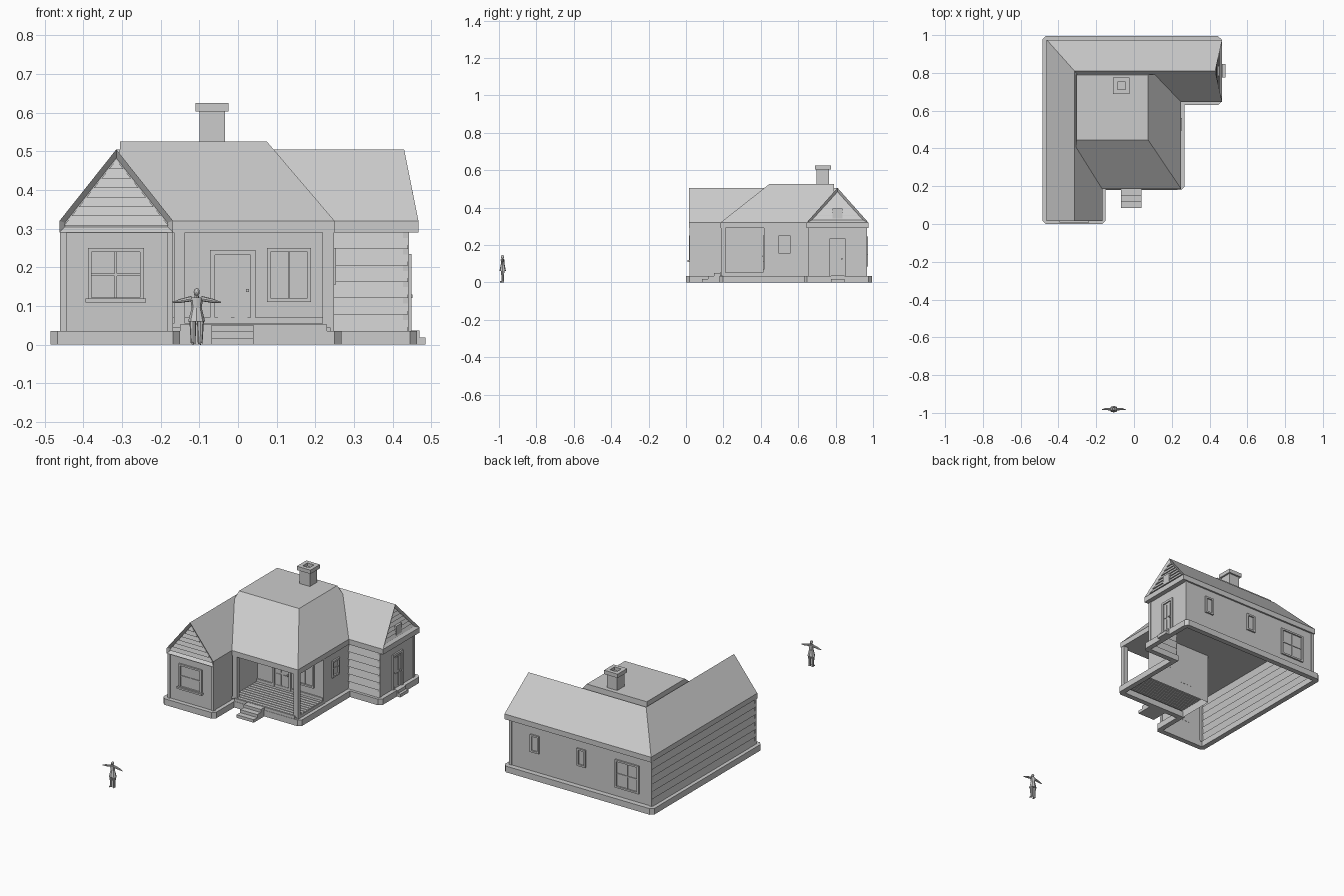
import bpy, bmesh, math
from mathutils import Matrix, Vector

if "Cube" in bpy.data.objects:
    bpy.data.objects.remove(bpy.data.objects["Cube"])


def finish(name, bm):
    bmesh.ops.recalc_face_normals(bm, faces=bm.faces)
    me = bpy.data.meshes.new(name)
    bm.to_mesh(me)
    bm.free()
    ob = bpy.data.objects.new(name, me)
    bpy.context.collection.objects.link(ob)
    return ob


def boxes(name, items, at=(0, 0, 0), deg=0):
    """Boxes given as x0,x1,y0,y1,z0,z1; local -y is the outside of a wall."""
    M = Matrix.Translation(at) @ Matrix.Rotation(math.radians(deg), 4, 'Z')
    bm = bmesh.new()
    for x0, x1, y0, y1, z0, z1 in items:
        c = Vector((x0 + x1, y0 + y1, z0 + z1)) / 2
        bmesh.ops.create_cube(bm, size=1, matrix=M @ Matrix.Translation(c)
                              @ Matrix.Diagonal((x1 - x0, y1 - y0, z1 - z0, 1)))
    return finish(name, bm)


def siding(name, rows, out):
    """Overlapping boards; each row is bottom a,b and top a,b."""
    bm = bmesh.new()
    out = Vector(out)
    for row in rows:
        a, b, c, d = [Vector(p) for p in row]
        v = [bm.verts.new(p) for p in (a, b, b + out, a + out, d, c)]
        for f in ((0, 1, 2, 3), (3, 2, 4, 5)):
            bm.faces.new([v[i] for i in f])
    return finish(name, bm)


def hull(points):
    bm = bmesh.new()
    for p in points:
        bm.verts.new(p)
    bmesh.ops.convex_hull(bm, input=bm.verts)
    bmesh.ops.dissolve_limit(bm, angle_limit=0.01, verts=bm.verts, edges=bm.edges)
    bmesh.ops.recalc_face_normals(bm, faces=bm.faces)
    bm.normal_update()
    return bm


def base(x0, x1, y0, y1):
    return [(x, y, z) for x in (x0, x1) for y in (y0, y1) for z in (0.29, 0.32)]


def recess(bm, direction):
    """Sink the gable face behind its rake boards."""
    d = Vector(direction)
    f = max((f for f in bm.faces if f.calc_center_median().z > 0.33), key=lambda f: f.normal.dot(d))
    bmesh.ops.inset_region(bm, faces=[f], thickness=0.014, use_even_offset=True)
    bmesh.ops.translate(bm, verts=f.verts, vec=-d * 0.014)


# Roof: two gabled wings and the flat-topped middle
bm = hull(base(-0.462, -0.168, 0.015, 0.975) + [(-0.315, 0.015, 0.505), (-0.315, 0.81, 0.505)])
recess(bm, (0, -1, 0))
finish("left_wing_roof", bm)
bm = hull(base(-0.462, 0.467, 0.645, 0.975) + [(-0.315, 0.81, 0.505), (0.43, 0.81, 0.505)])
recess(bm, (1, 0, 0))
finish("right_wing_roof", bm)
finish("middle_roof", hull(base(-0.315, 0.25, 0.185, 0.80) + [
    (x, y, 0.525) for x in (-0.305, 0.075) for y in (0.445, 0.79)]))

# Gable siding
rows_a, rows_b = [], []
N = 7
for i in range(N):
    t0, t1 = i / N, (i + 1) / N
    w0, w1 = 1 - t0, 1 - t1
    z0, z1 = 0.308 + 0.17 * t0, 0.308 + 0.17 * t1
    rows_a.append([(-0.315 + s * 0.135 * w, 0.028, z) for w, z in ((w0, z0), (w1, z1)) for s in (-1, 1)])
    z0, z1 = 0.335 + 0.148 * t0, 0.335 + 0.148 * t1
    rows_b.append([(0.45 - 0.03 * t, 0.81 + s * 0.135 * w, z)
                   for t, w, z in ((t0, w0, z0), (t1, w1, z1)) for s in (-1, 1)])
siding("front_gable_siding", rows_a, (0, -0.007, 0))
siding("right_gable_siding", rows_b, (0.007, 0, 0))
boxes("gable_vent", [(-0.026, 0.026, -0.018, 0.01, 0.338, 0.395)], (0.435, 0.81, 0), 90)

# Chimney with open cap
cx, cy = -0.067, 0.732
boxes("chimney", [(cx - 0.033, cx + 0.033, cy - 0.033, cy + 0.033, 0.5, 0.607)])
boxes("chimney_cap", [
    (cx - 0.043, cx - 0.021, cy - 0.043, cy + 0.043, 0.603, 0.625),
    (cx + 0.021, cx + 0.043, cy - 0.043, cy + 0.043, 0.603, 0.625),
    (cx - 0.021, cx + 0.021, cy - 0.043, cy - 0.021, 0.603, 0.625),
    (cx - 0.021, cx + 0.021, cy + 0.021, cy + 0.043, 0.603, 0.625)])

# Walls: plain sheets, with board siding on two sides
P = [(-0.455, 0.025), (-0.172, 0.025), (-0.172, 0.42), (0.245, 0.42),
     (0.245, 0.655), (0.44, 0.655), (0.44, 0.965), (-0.455, 0.965)]
bm = bmesh.new()
for i in (0, 1, 2, 3, 5, 6):
    a, b = P[i], P[i + 1]
    bm.faces.new([bm.verts.new(p) for p in ((*a, 0), (*b, 0), (*b, 0.29), (*a, 0.29))])
finish("walls", bm)
levels = [0.035 + 0.0425 * i for i in range(7)]
for name, a, b, out in (("left_siding", P[7], P[0], (-0.009, 0, 0)),
                        ("right_wing_siding", P[4], P[5], (0, -0.009, 0))):
    siding(name, [[(*a, z), (*b, z), (*a, z + 0.0425), (*b, z + 0.0425)] for z in levels[:6]], out)

# Corner boards
boxes("corner_boards", [(x - 0.008, x + 0.008, y - 0.008, y + 0.008, 0.03, 0.29)
                        for x, y in ((-0.452, 0.027), (-0.176, 0.027), (0.24, 0.425),
                                     (0.435, 0.66), (0.435, 0.96), (-0.452, 0.96))])

# Foundation ring with clipped outer corners
outer = [(-0.485, 0), (-0.15, 0), (-0.15, 0.18), (0.268, 0.18),
         (0.268, 0.63), (0.463, 0.63), (0.463, 0.995), (-0.485, 0.995)]
inner = [(-0.455, 0.03), (-0.18, 0.03), (-0.18, 0.21), (0.24, 0.21),
         (0.24, 0.66), (0.435, 0.66), (0.435, 0.965), (-0.455, 0.965)]
bm = bmesh.new()
loops = [[bm.verts.new((*p, z)) for p in ring]
         for ring, z in ((outer, 0), (outer, 0.035), (inner, 0.035), (inner, 0))]
for k in range(4):
    A, B = loops[k], loops[(k + 1) % 4]
    for i in range(8):
        j = (i + 1) % 8
        bm.faces.new((A[i], A[j], B[j], B[i]))
bm.normal_update()
clip = [bm.edges.get((loops[0][i], loops[1][i])) for i in (0, 1, 3, 5, 6, 7)]
bmesh.ops.bevel(bm, geom=clip, offset=0.018, segments=1, affect='EDGES')
finish("foundation", bm)

# Porch
boxes("porch_deck", [(-0.172, 0.245, 0.188 + i * 0.0233, 0.206 + i * 0.0233, 0.044, 0.054) for i in range(10)])
boxes("porch_skirt", [(-0.15, -0.068, 0.182, 0.192, 0, 0.052), (0.04, 0.23, 0.182, 0.192, 0, 0.052),
                      (-0.068, 0.04, 0.182, 0.192, 0, 0.052), (0.238, 0.248, 0.19, 0.42, 0, 0.052)])
boxes("porch_posts", [(-0.166, -0.137, 0.187, 0.21, 0.05, 0.29), (0.219, 0.248, 0.187, 0.21, 0.05, 0.29)])
boxes("porch_wall_base", [(-0.172, 0.245, 0.413, 0.42, 0.05, 0.07)])
boxes("porch_steps", [(-0.068, 0.04, 0.085 + i * 0.032, 0.185, i * 0.017, (i + 1) * 0.017) for i in range(3)])
boxes("side_step", [(0.44, 0.485, 0.775, 0.848, 0, 0.018), (0.44, 0.47, 0.775, 0.848, 0.018, 0.036)])


def frame(w, z0, z1, t, d, bottom=True):
    h = w / 2
    bars = [(-h, -h + t, -d, 0, z0, z1), (h - t, h, -d, 0, z0, z1), (-h + t, h - t, -d, 0, z1 - t, z1)]
    return bars + ([(-h + t, h - t, -d, 0, z0, z0 + t)] if bottom else [])


def window(name, at, deg, w, z0, z1, cols=1, rows=1, sill=False):
    t = 0.010
    b = frame(w, z0, z1, t, 0.009)
    b += [(sx - 0.003, sx + 0.003, -0.005, 0, z0 + t, z1 - t)
          for sx in [w * (i / cols - 0.5) for i in range(1, cols)]]
    b += [(-w / 2 + t, w / 2 - t, -0.005, 0, zz - 0.003, zz + 0.003)
          for zz in [z0 + (z1 - z0) * i / rows for i in range(1, rows)]]
    b.append((-w / 2 + t, w / 2 - t, -0.001, 0.001, z0 + t, z1 - t))
    if sill:
        b.append((-w / 2 - 0.006, w / 2 + 0.006, -0.018, 0, z0 - 0.003, z0 + 0.007))
    boxes(name, b, (*at, 0), deg)


def door(name, at, deg, w, z0, z1):
    b = frame(w, z0, z1, 0.013, 0.009, False)
    b.append((-w / 2 + 0.013, w / 2 - 0.013, -0.002, 0.001, z0, z1 - 0.013))
    pw, zm = w / 2 - 0.024, (z0 + z1) / 2 - 0.01
    for s in (-1, 1):
        x = s * (pw / 2 + 0.004)
        for a, c in ((z0 + 0.012, zm - 0.006), (zm + 0.006, z1 - 0.024)):
            b.append((x - pw / 2, x + pw / 2, -0.005, 0, a, c))
    b.append((w / 2 - 0.024, w / 2 - 0.016, -0.012, 0, zm - 0.004, zm + 0.004))
    boxes(name, b, (*at, 0), deg)


# Windows and doors
window("front_window", (-0.316, 0.025), 0, 0.145, 0.112, 0.25, 2, 2, True)
window("porch_window", (0.132, 0.42), 0, 0.115, 0.11, 0.25, 2)
window("side_window", (0.245, 0.527), 90, 0.066, 0.155, 0.25, 1, 2)
window("back_window", (-0.305, 0.965), 180, 0.15, 0.085, 0.245, 2, 2)
for i, x in enumerate((0.28, -0.015)):
    window("small_back_window_%d" % i, (x, 0.965), 180, 0.055, 0.145, 0.245)
door("front_door", (-0.0135, 0.42), 0, 0.117, 0.055, 0.245)
door("side_door", (0.44, 0.81), 90, 0.088, 0.035, 0.235)


# Small standing figure with arms held out
def limb(bm, a, b, r0, r1, flat=1.0, n=8):
    a, b = Vector(a), Vector(b)
    M = (Matrix.Translation((a + b) / 2) @ Matrix.Diagonal((1, flat, 1, 1))
         @ (b - a).to_track_quat('Z', 'Y').to_matrix().to_4x4())
    bmesh.ops.create_cone(bm, cap_ends=True, segments=n, radius1=r0, radius2=r1,
                          depth=(b - a).length, matrix=M)


bm = bmesh.new()
limb(bm, (0, 0, 0.06), (0, 0, 0.095), 0.022, 0.013, 0.8)
limb(bm, (0, 0, 0.095), (0, 0, 0.122), 0.013, 0.017, 0.65)
limb(bm, (0, 0, 0.12), (0, 0, 0.13), 0.006, 0.005)
for s in (-1, 1):
    limb(bm, (s * 0.009, 0, 0), (s * 0.010, 0, 0.065), 0.006, 0.009)
    limb(bm, (s * 0.010, 0.006, 0.004), (s * 0.012, -0.014, 0.003), 0.005, 0.003)
    limb(bm, (s * 0.012, 0, 0.119), (s * 0.048, 0, 0.112), 0.007, 0.005)
    limb(bm, (s * 0.046, 0, 0.112), (s * 0.063, -0.002, 0.109), 0.004, 0.002)
bmesh.ops.create_icosphere(bm, subdivisions=2, radius=0.0095,
                           matrix=Matrix.Translation((0, -0.001, 0.136)) @ Matrix.Diagonal((0.85, 1, 1.05, 1)))
figure = finish("figure", bm)
figure.location = (-0.107, -0.98, 0)
